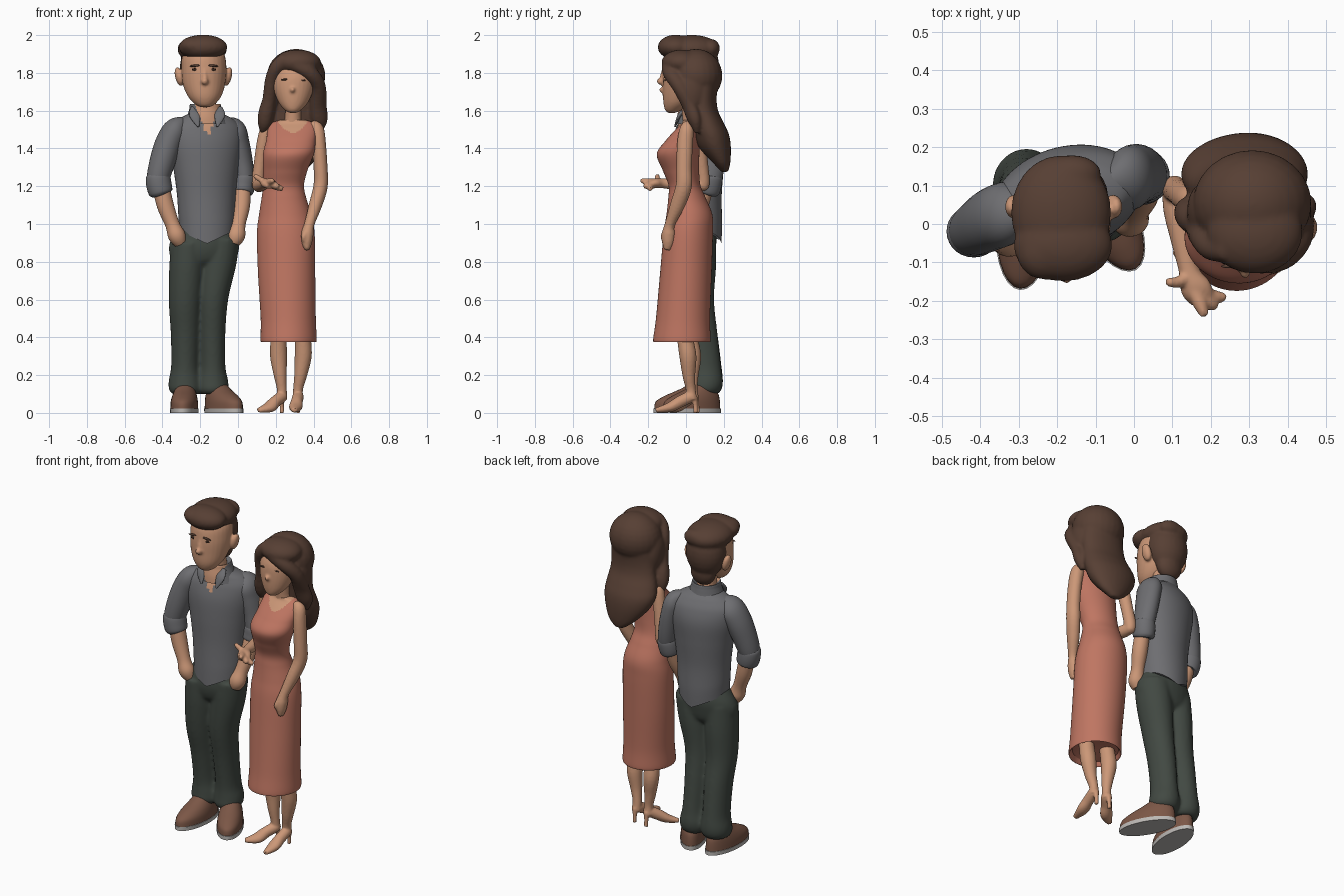
import bpy, bmesh, math
from mathutils import Vector, Matrix


def material(name, r, g, b):
    m = bpy.data.materials.new(name)
    m.diffuse_color = (r, g, b, 1)
    return m


SKIN = material("skin", 0.60, 0.31, 0.185)
HAIR = material("brown hair", 0.095, 0.050, 0.034)
SHIRT = material("grey shirt", 0.155, 0.155, 0.165)
PANTS = material("dark green trousers", 0.054, 0.066, 0.055)
DRESS = material("coral dress", 0.52, 0.18, 0.122)
SHOE = material("brown shoe leather", 0.20, 0.095, 0.062)
SOLE = material("pale sole", 0.50, 0.48, 0.46)
DARK = material("dark eye", 0.03, 0.015, 0.01)


def finish(name, bm, mat):
    bmesh.ops.recalc_face_normals(bm, faces=bm.faces)
    me = bpy.data.meshes.new(name)
    bm.to_mesh(me)
    bm.free()
    ob = bpy.data.objects.new(name, me)
    bpy.context.collection.objects.link(ob)
    me.materials.append(mat)
    bpy.ops.object.select_all(action='DESELECT')
    ob.select_set(True)
    bpy.context.view_layer.objects.active = ob
    bpy.ops.object.shade_smooth_by_angle(angle=math.radians(50))
    return ob


def loft(name, rings, mat, yaw=0.0, level=False, sides=28, steps=5):
    """Smooth skin through rings (x, y, z, half width[, half depth])."""
    keys = [Vector(r if len(r) == 5 else (*r, r[3])) for r in rings]
    keys = [keys[0]] + keys + [keys[-1]]
    path = []
    for i in range(1, len(keys) - 2):
        p, q, r, s = keys[i - 1:i + 3]
        for k in range(steps):
            t = k / steps
            path.append(0.5 * (2 * q + (r - p) * t + (2 * p - 5 * q + 4 * r - s) * t * t
                               + (3 * q - p - 3 * r + s) * t ** 3))
    path.append(keys[-1])
    side = Vector((math.cos(yaw), math.sin(yaw), 0))
    bm = bmesh.new()
    loops = []
    for i, p in enumerate(path):
        d = path[min(i + 1, len(path) - 1)] - path[max(i - 1, 0)]
        tan = Vector((0, 0, 1)) if level else Vector(d[:3]).normalized()
        u = (side - tan * side.dot(tan)).normalized()
        v = tan.cross(u)
        a, b = max(p[3], 0.002), max(p[4], 0.002)
        ring = [(2 * math.pi * k / sides) for k in range(sides)]
        loops.append([bm.verts.new(Vector(p[:3]) + u * a * math.cos(t) + v * b * math.sin(t))
                      for t in ring])
    for A, B in zip(loops, loops[1:]):
        for k in range(sides):
            n = (k + 1) % sides
            bm.faces.new((A[k], A[n], B[n], B[k]))
    bm.faces.new(loops[0])
    bm.faces.new(loops[-1])
    return finish(name, bm, mat)


def ball(name, c, r, mat, turn=0.0):
    bm = bmesh.new()
    bmesh.ops.create_uvsphere(bm, u_segments=24, v_segments=14, radius=1, matrix=Matrix.Translation(c)
                              @ Matrix.Rotation(turn, 4, 'Y') @ Matrix.Diagonal((*r, 1)))
    return finish(name, bm, mat)


def fuse(name, parts, voxel=0.009, smooth=6):
    """Melt overlapping parts into one continuous surface."""
    bpy.ops.object.select_all(action='DESELECT')
    for p in parts:
        p.select_set(True)
    bpy.context.view_layer.objects.active = parts[0]
    bpy.ops.object.join()
    ob = parts[0]
    ob.name = name
    m = ob.modifiers.new("fuse", 'REMESH')
    m.mode, m.voxel_size, m.use_smooth_shade = 'VOXEL', voxel, True
    s = ob.modifiers.new("soften", 'SMOOTH')
    s.factor, s.iterations = 0.5, smooth
    return ob


def paint(ob, mat, rule):
    ob.data.materials.append(mat)
    for f in ob.data.polygons:
        if rule(f.center, f.normal):
            f.material_index = 1


# ---------------- Man: trousers and shoes ----------------
fuse("trousers", [
    loft("hips", [(-.165, .055, 1.0, .135, .10), (-.175, .05, .93, .175, .112), (-.18, .045, .87, .188, .11),
                  (-.185, .045, .81, .165, .095), (-.19, .045, .77, .10, .06)], PANTS, .12, True),
    loft("leg_right", [(-.265, .03, .9, .09, .105), (-.272, .035, .75, .093, .107), (-.28, .045, .58, .086, .097),
                       (-.279, .075, .42, .077, .092), (-.28, .098, .25, .074, .09), (-.28, .102, .17, .087, .094),
                       (-.28, .097, .125, .086, .092), (-.279, .095, .1, .07, .075)], PANTS, 0, True),
    loft("leg_left", [(-.09, .055, .92, .10, .105), (-.107, .055, .78, .097, .105), (-.132, .055, .6, .08, .094),
                      (-.138, .08, .42, .071, .087), (-.136, .1, .25, .069, .085), (-.135, .105, .17, .083, .09),
                      (-.134, .1, .125, .082, .088), (-.136, .1, .1, .065, .07)], PANTS, .1, True)], .010, 5)
for tag, hx, hy, tx, ty in (("right", -.272, .175, -.297, -.172), ("left", -.155, .18, .005, -.12)):
    length = math.hypot(tx - hx, ty - hy)
    ux, uy = (tx - hx) / length, (ty - hy) / length
    turn = math.atan2(ux, -uy)

    def foot(s, z, a, b):  # ring centred a distance s in front of the heel
        return (hx + ux * s, hy + uy * s, z, a, b)
    loft("sole_" + tag, [foot(length / 2, 0, .074, length / 2), foot(length / 2, .024, .076, length / 2)],
         SOLE, turn, True)
    loft("shoe_" + tag, [foot(length / 2, .022, .073, length * .49), foot(length * .49, .06, .071, length * .475),
                         foot(length * .43, .09, .065, length * .40), foot(length * .35, .12, .055, length * .28),
                         foot(length * .28, .15, .045, length * .18)], SHOE, turn, True)

# ---------------- Man: shirt ----------------
shirt = loft("shirt_body", [(-.165, .055, .895, .146, .132), (-.165, .058, 1.0, .15, .132), (-.167, .06, 1.15, .157, .127),
                            (-.17, .065, 1.3, .175, .132), (-.172, .07, 1.42, .195, .132),
                            (-.172, .07, 1.5, .195, .115), (-.17, .065, 1.55, .155, .092),
                            (-.17, .055, 1.58, .10, .078), (-.17, .05, 1.6, .07, .07)], SHIRT, .24, True, 64, 8)
for v in shirt.data.vertices:  # curved shirt tail
    if v.co.z < 1.05:
        v.co.z += .065 * min(1, abs(v.co.x + .165) / .14) * (1.05 - v.co.z) / .15
collar = loft("shirt_collar", [(-.168, .05, 1.53, .12, .10), (-.17, .045, 1.57, .10, .092), (-.172, .045, 1.61, .086, .084),
                               (-.173, .045, 1.635, .08, .078), (-.173, .045, 1.62, .06, .06)], SHIRT, .15, True, 64, 8)


def open_neck(c, n):
    return c.y < .03 and abs(c.x + .160) < (c.z - 1.455) * .38


paint(shirt, SKIN, open_neck)
paint(collar, SKIN, open_neck)
for s in (-1, 1):  # folded collar points
    loft("collar_point", [(-.167 + s * .074, .0, 1.615, .012, .01), (-.163 + s * .066, -.035, 1.575, .028, .010),
                          (-.16 + s * .05, -.058, 1.515, .005, .005)], SHIRT)
loft("sleeve_right", [(-.27, .045, 1.535, .03, .04), (-.325, .03, 1.5, .065, .08), (-.366, .015, 1.43, .071, .083),
                      (-.40, -.005, 1.33, .068, .075), (-.423, -.018, 1.24, .06, .064), (-.42, -.02, 1.2, .05, .05)], SHIRT)
loft("cuff_right", [(-.425, -.018, 1.262, .05), (-.424, -.019, 1.25, .064), (-.418, -.02, 1.205, .067),
                    (-.408, -.022, 1.165, .062), (-.406, -.022, 1.158, .045)], SHIRT)
loft("sleeve_left", [(-.07, .10, 1.535, .03, .04), (-.022, .115, 1.5, .06, .08), (.0, .125, 1.43, .06, .083),
                     (.02, .13, 1.33, .058, .075), (.033, .125, 1.24, .054, .066), (.03, .12, 1.2, .045, .05)], SHIRT)
loft("cuff_left", [(.034, .126, 1.262, .045), (.033, .125, 1.25, .06, .067), (.028, .12, 1.205, .062, .068),
                   (.024, .112, 1.17, .057, .063), (.023, .11, 1.163, .045)], SHIRT)

# ---------------- Man: forearms in pockets, neck and head ----------------
loft("forearm_right", [(-.412, -.02, 1.22, .045), (-.385, -.025, 1.1, .045), (-.348, -.035, 1.0, .038),
                       (-.325, -.04, .94, .046, .045), (-.305, -.03, .9, .035, .035)], SKIN)
loft("forearm_left", [(.025, .11, 1.22, .042), (.02, .075, 1.1, .044), (.002, .035, 1.0, .038),
                      (-.01, .012, .94, .048, .045), (-.025, .01, .9, .035, .035)], SKIN)
loft("man_neck", [(-.17, .05, 1.54, .065), (-.172, .04, 1.62, .056), (-.178, .03, 1.70, .055)], SKIN)
face = [loft("man_face", [(-.175, -.065, 1.618, .02), (-.175, -.058, 1.632, .05, .048), (-.177, -.035, 1.675, .088, .088),
                          (-.18, -.012, 1.74, .112, .115), (-.18, 0, 1.82, .119, .126),
                          (-.183, .01, 1.9, .11, .12), (-.183, .02, 1.95, .06, .07)], SKIN, 0, True),
        ball("man_nose", (-.176, -.131, 1.755), (.019, .024, .019), SKIN),
        loft("nose_bridge", [(-.177, -.115, 1.82, .012), (-.176, -.128, 1.765, .014)], SKIN)]
face += [ball("ear", (-.183 + s * .128, .045, 1.78), (.022, .032, .052), SKIN, s * .25) for s in (-1, 1)]
fuse("man_head", face, .007, 3)
fuse("man_hair", [ball("back", (-.187, .068, 1.83), (.121, .108, .15), HAIR),
                  ball("top", (-.19, .03, 1.925), (.131, .15, .076), HAIR),
                  ball("nape", (-.183, .09, 1.71), (.08, .055, .08), HAIR),
                  ball("quiff", (-.185, -.055, 1.936), (.13, .095, .066), HAIR),
                  ball("crown_tuft", (-.16, .13, 1.93), (.075, .05, .05), HAIR),
                  ball("front_tuft", (-.235, -.07, 1.943), (.072, .075, .05), HAIR)])
for s in (-1, 1):
    ball("man_eyebrow", (-.18 + s * .047, -.118, 1.838), (.03, .006, .006), HAIR, s * .08)
    ball("man_eye", (-.18 + s * .046, -.114, 1.818), (.018, .005, .007), DARK)

# ---------------- Woman: dress ----------------
dress = loft("dress", [(.268, -.02, .40, .13, .13), (.268, -.022, .38, .148, .152), (.266, -.016, .5, .146, .143),
                       (.257, 0, .75, .152, .136), (.253, .012, .95, .153, .13), (.25, .018, 1.05, .139, .121),
                       (.243, .005, 1.14, .118, .098), (.241, -.008, 1.205, .109, .084), (.25, -.026, 1.28, .117, .095),
                       (.267, -.042, 1.37, .135, .112), (.28, -.018, 1.44, .132, .09), (.287, .015, 1.5, .13, .068),
                       (.29, .03, 1.533, .117, .05), (.292, .03, 1.55, .07, .045)], DRESS, -.15, True, sides=72, steps=9)
paint(dress, SKIN, lambda c, n: c.z > 1.482 + 10 * (c.x - .29) ** 2)

# ---------------- Woman: arms, legs and feet ----------------
fuse("woman_arm_left", [
    loft("arm", [(.385, .012, 1.53, .02), (.415, .005, 1.505, .037), (.428, -.005, 1.43, .037, .042),
                 (.437, -.01, 1.3, .037, .041), (.437, -.012, 1.2, .038, .043), (.41, -.045, 1.1, .035, .039),
                 (.378, -.085, 1.0, .027), (.367, -.092, .95, .033, .036), (.364, -.095, .9, .028, .032),
                 (.366, -.1, .862, .012, .017)], SKIN),
    loft("thumb", [(.37, -.10, .98, .012), (.35, -.12, .94, .014), (.348, -.12, .91, .010)], SKIN)], .007, 3)
fuse("woman_arm_right", [
    loft("upper", [(.185, .055, 1.52, .02), (.155, .062, 1.5, .035), (.135, .07, 1.43, .036), (.115, .085, 1.3, .034),
                   (.105, .092, 1.22, .034), (.107, .085, 1.19, .028)], SKIN),
    loft("fore", [(.104, .10, 1.205, .03), (.112, .04, 1.205, .036), (.13, -.05, 1.21, .032), (.143, -.12, 1.215, .027, .026),
                  (.16, -.165, 1.215, .04, .026), (.18, -.195, 1.205, .034, .02)], SKIN),
    loft("thumb", [(.14, -.14, 1.225, .016), (.112, -.152, 1.24, .015), (.086, -.15, 1.258, .011)], SKIN),
    loft("finger_a", [(.175, -.18, 1.21, .02), (.21, -.19, 1.195, .018), (.238, -.19, 1.185, .011)], SKIN),
    loft("finger_b", [(.165, -.17, 1.215, .02), (.195, -.205, 1.205, .019), (.215, -.212, 1.195, .012)], SKIN),
    loft("finger_c", [(.155, -.17, 1.22, .02), (.174, -.212, 1.225, .018), (.184, -.24, 1.232, .010)], SKIN)], .006, 3)
for tag, kx, ky, ax, ay, mx, my, tx, ty in (("right", .215, .03, .232, .035, .165, -.045, .108, -.085),
                                            ("left", .345, .005, .318, .025, .305, -.085, .298, -.16)):
    fuse("woman_leg_" + tag, [
        loft("calf", [(kx + .005, ky - .02, .52, .05), (kx, ky - .01, .4, .043), (kx, ky + .005, .3, .045),
                      ((kx + ax) / 2, (ky + ay) / 2, .2, .034), (ax, ay, .125, .026), (ax, ay + .005, .07, .029)], SKIN),
        loft("foot", [(ax, ay + .022, .085, .02), (ax, ay, .085, .030), ((ax + mx) / 2, (ay + my) / 2, .06, .031),
                      (mx, my, .03, .035, .026), (tx, ty, .014, .015, .012)], SKIN),
        loft("heel", [(ax, ay + .018, .085, .018), (ax, ay + .024, .04, .012), (ax, ay + .026, 0, .012)], SKIN)], .006, 2)

# ---------------- Woman: neck, head and long hair ----------------
loft("woman_neck", [(.29, .03, 1.51, .06, .045), (.291, .025, 1.56, .043), (.295, .015, 1.66, .043)], SKIN)
fuse("woman_head", [
    loft("face", [(.291, -.075, 1.588, .016), (.291, -.068, 1.602, .042, .042), (.293, -.045, 1.645, .079, .075),
                  (.295, -.025, 1.72, .108, .098), (.3, -.01, 1.79, .114, .105), (.3, .01, 1.86, .09, .09)], SKIN, 0, True),
    ball("nose", (.289, -.12, 1.71), (.015, .022, .016), SKIN)], .007, 3)
fuse("woman_hair", [
    ball("dome", (.308, .053, 1.785), (.155, .14, .142), HAIR),
    ball("fringe", (.315, -.022, 1.855), (.125, .108, .068), HAIR),
    ball("side_left", (.42, .03, 1.71), (.042, .07, .11), HAIR),
    ball("side_right", (.178, .035, 1.71), (.04, .07, .11), HAIR),
    loft("back", [(.31, .09, 1.8, .13, .09), (.305, .085, 1.68, .14, .078), (.297, .095, 1.6, .145, .075),
                  (.29, .115, 1.53, .16, .088), (.288, .135, 1.47, .165, .094), (.295, .155, 1.4, .142, .083),
                  (.31, .19, 1.32, .085, .044), (.315, .205, 1.275, .028, .018)], HAIR, 0, True),
    loft("sweep", [(.25, -.075, 1.865, .034), (.32, -.092, 1.838, .037, .04), (.385, -.08, 1.795, .04),
                   (.425, -.035, 1.73, .04), (.425, .015, 1.63, .036, .045), (.432, .045, 1.55, .034, .045),
                   (.43, .06, 1.48, .012)], HAIR, -1.2),
    loft("side_lock", [(.25, -.07, 1.88, .03), (.205, -.06, 1.83, .036), (.178, -.03, 1.76, .036), (.165, .0, 1.66, .036),
                       (.15, .02, 1.59, .042), (.14, .035, 1.53, .036), (.13, .05, 1.48, .012)], HAIR, 1.2)])
ball("woman_eyelash_right", (.248, -.110, 1.765), (.021, .005, .005), HAIR, -.1)
ball("woman_eyelash_left", (.338, -.110, 1.762), (.021, .005, .005), HAIR, .1)
